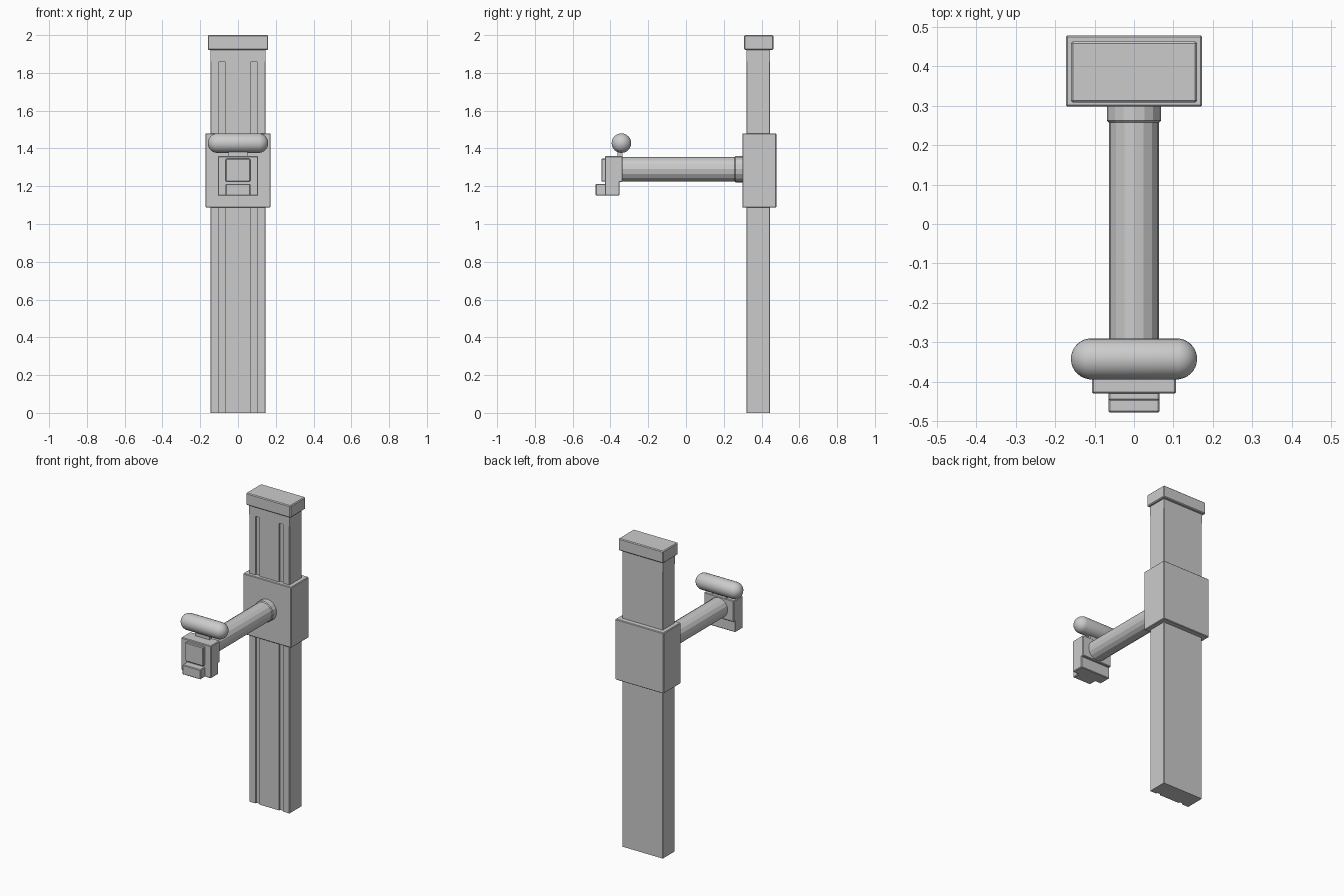
import bpy, bmesh
from math import radians
from mathutils import Matrix

if "Cube" in bpy.data.objects:
    bpy.data.objects.remove(bpy.data.objects["Cube"])


def finish(name, bm):
    bmesh.ops.recalc_face_normals(bm, faces=bm.faces)
    mesh = bpy.data.meshes.new(name)
    bm.to_mesh(mesh)
    bm.free()
    ob = bpy.data.objects.new(name, mesh)
    bpy.context.collection.objects.link(ob)
    return ob


def box(name, x, y, z, bevel=0.004):
    """Bevelled box from (min, max) ranges."""
    bm = bmesh.new()
    bmesh.ops.create_cube(bm, size=1)
    for v in bm.verts:
        v.co = [(r[0] + r[1]) / 2 + c * (r[1] - r[0]) for c, r in zip(v.co, (x, y, z))]
    if bevel:
        bmesh.ops.bevel(bm, geom=bm.edges[:], offset=bevel, segments=1, affect='EDGES')
    return finish(name, bm)


def tube(name, radius, y, z, sides=16, bevel=0.0):
    """Faceted cylinder running along y."""
    bm = bmesh.new()
    m = Matrix.Translation((0, sum(y) / 2, z)) @ Matrix.Rotation(radians(90), 4, 'X')
    bmesh.ops.create_cone(bm, cap_ends=True, segments=sides, radius1=radius,
                          radius2=radius, depth=y[1] - y[0], matrix=m)
    if bevel:
        rims = [e for e in bm.edges if abs(e.verts[0].co.y - e.verts[1].co.y) < 1e-5]
        bmesh.ops.bevel(bm, geom=rims, offset=bevel, segments=1, affect='EDGES')
    return finish(name, bm)


def smooth(ob):
    bpy.ops.object.select_all(action='DESELECT')
    ob.select_set(True)
    bpy.context.view_layer.objects.active = ob
    bpy.ops.object.shade_smooth_by_angle(angle=radians(30))


# Column: closed profile with two guide slots, solid above them
W, F, B, D = 0.145, 0.32, 0.445, 0.01
half = [(0.07, F), (0.07, F + D), (0.10, F + D), (0.10, F), (W - 0.003, F),
        (W, F + 0.003), (W, B - 0.003), (W - 0.003, B)]
profile = half + [(-x, y) for x, y in reversed(half)]
bm = bmesh.new()
face = bm.faces.new([bm.verts.new((x, y, 0)) for x, y in profile])
top = bmesh.ops.extrude_face_region(bm, geom=[face])['geom']
bmesh.ops.translate(bm, vec=(0, 0, 1.86),
                    verts=[g for g in top if isinstance(g, bmesh.types.BMVert)])
finish("column", bm)
box("column_top", (-W, W), (F, B), (1.86, 1.93), 0)
box("column_cap", (-0.16, 0.16), (0.308, 0.463), (1.922, 2.0), 0.005)

# Sliding carriage around the column
box("carriage", (-0.173, 0.173), (0.298, 0.478), (1.087, 1.48), 0.004)

# Arm with its collar
tube("arm", 0.064, (-0.36, 0.31), 1.29)
tube("arm_collar", 0.069, (0.257, 0.305), 1.29, bevel=0.005)

# Head block, rear plate, front pad and chin ledge
box("head", (-0.107, 0.107), (-0.43, -0.352), (1.15, 1.36))
box("head_rear_plate", (-0.107, 0.107), (-0.40, -0.336), (1.222, 1.36))
box("front_pad", (-0.065, 0.065), (-0.448, -0.42), (1.224, 1.346))
box("chin_ledge", (-0.065, 0.065), (-0.478, -0.42), (1.15, 1.213))

# Rounded top bar on a short neck
box("bar_neck", (-0.05, 0.05), (-0.363, -0.317 - 0.02), (1.35, 1.40), 0)
bm = bmesh.new()
bmesh.ops.create_uvsphere(bm, u_segments=24, v_segments=15, radius=0.052,
                          matrix=Matrix.Rotation(radians(90), 4, 'Y'))
for v in bm.verts:
    v.co.x += 0.108 if v.co.x > 0 else -0.108
bmesh.ops.translate(bm, vec=(0, -0.342, 1.428), verts=bm.verts[:])
smooth(finish("top_bar", bm))
